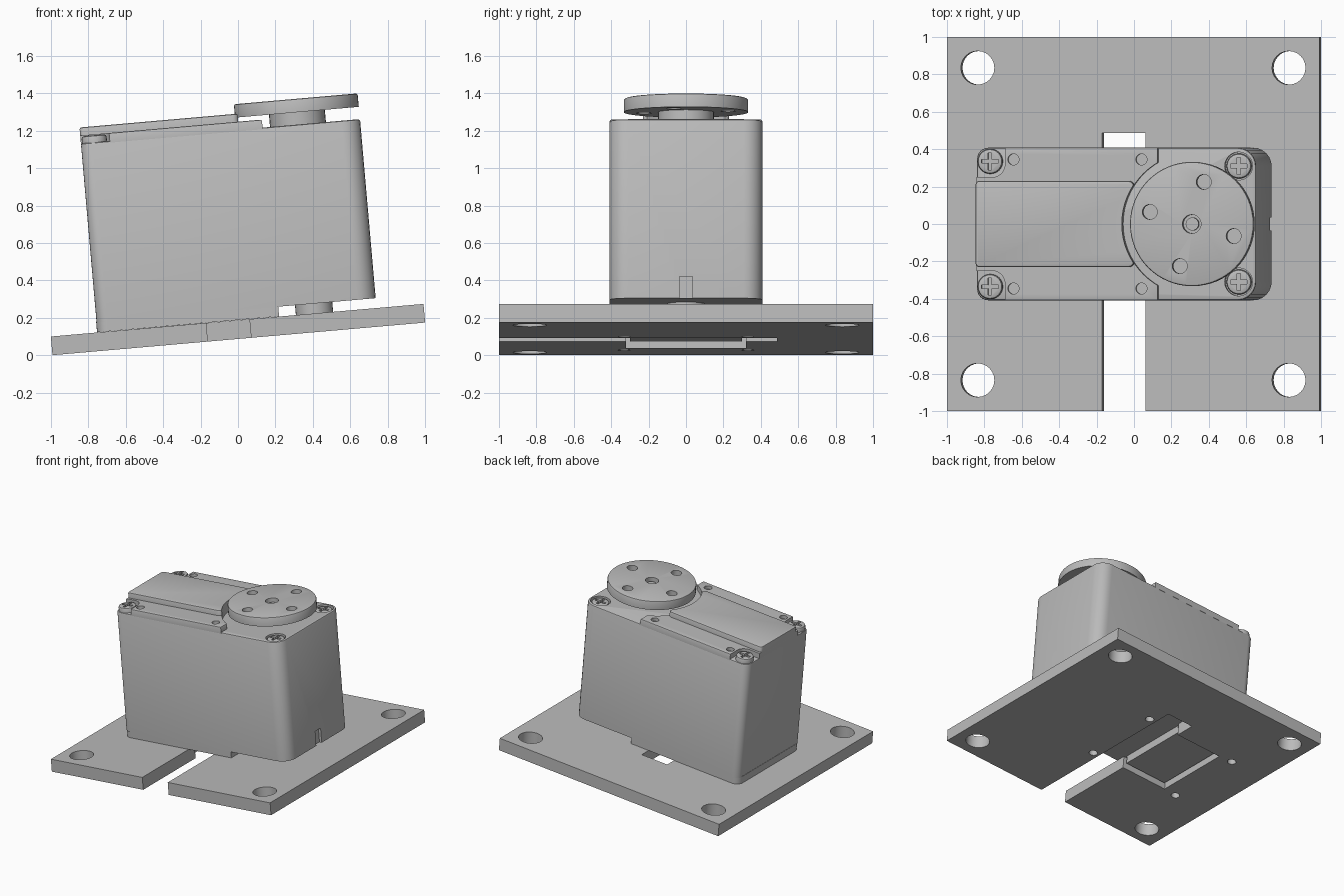
import bpy, bmesh, math
from mathutils import Matrix, Vector

if "Cube" in bpy.data.objects:
    bpy.data.objects.remove(bpy.data.objects["Cube"])

grey = bpy.data.materials.new("light_grey")
grey.diffuse_color = (0.5, 0.5, 0.5, 1)
grey.use_nodes = True
grey.node_tree.nodes["Principled BSDF"].inputs["Base Color"].default_value = grey.diffuse_color
TILT = Matrix.Translation((-0.0044, 0, 0.187)) @ Matrix.Rotation(math.radians(-5), 4, 'Y')
parts = []


def prism(name, pts, z0, z1, bevel=0.0):
    """Extrude a flat outline, with an optional bevel round the top rim."""
    bm = bmesh.new()
    face = bm.faces.new([bm.verts.new((x, y, z0)) for x, y in pts])
    new = bmesh.ops.extrude_face_region(bm, geom=[face])["geom"]
    bmesh.ops.translate(bm, vec=(0, 0, z1 - z0), verts=[v for v in new if isinstance(v, bmesh.types.BMVert)])
    bmesh.ops.recalc_face_normals(bm, faces=bm.faces)
    if bevel:
        rim = [e for e in bm.edges if all(abs(v.co.z - z1) < 1e-5 for v in e.verts)]
        bmesh.ops.bevel(bm, geom=rim, offset=bevel, segments=2, profile=0.5, affect='EDGES')
    mesh = bpy.data.meshes.new(name)
    bm.to_mesh(mesh)
    bm.free()
    mesh.materials.append(grey)
    ob = bpy.data.objects.new(name, mesh)
    bpy.context.collection.objects.link(ob)
    parts.append(ob)
    return ob


def rounded(x0, x1, y0, y1, r_left=0.0, r_right=0.0):
    """Rectangle outline with its own corner radius at each end."""
    pts = []
    for cx, cy, r, a in ((x1, y1, r_right, 0), (x0, y1, r_left, 90), (x0, y0, r_left, 180), (x1, y0, r_right, 270)):
        if r == 0:
            pts.append((cx, cy))
            continue
        ox = cx - r if cx == x1 else cx + r
        oy = cy - r if cy == y1 else cy + r
        for i in range(7):
            t = math.radians(a + 15 * i)
            pts.append((ox + r * math.cos(t), oy + r * math.sin(t)))
    return pts


def circle(x, y, r, n=32):
    return [(x + r * math.cos(2 * math.pi * i / n), y + r * math.sin(2 * math.pi * i / n)) for i in range(n)]


def cut(ob, cutters):
    for c in cutters:
        mod = ob.modifiers.new("cut", 'BOOLEAN')
        mod.operation, mod.object, mod.solver = 'DIFFERENCE', c, 'EXACT'
        bpy.context.view_layer.objects.active = ob
        bpy.ops.object.modifier_apply(modifier=mod.name)
        parts.remove(c)
        bpy.data.objects.remove(c, do_unlink=True)


def hole(x, y, r, z0, z1, n=24):
    return prism("cutter", circle(x, y, r, n), z0, z1)


def box(x0, x1, y0, y1, z0, z1):
    return prism("cutter", rounded(x0, x1, y0, y1), z0, z1)


AXIS = 0.415   # output shaft position
SIDES = (-1, 1)

# base plate with mounting holes, open slot and window
plate = prism("base_plate", rounded(-1, 1, -1, 1), -0.1, 0)
cut(plate, [hole(0.835 * a, 0.835 * b, 0.09, -0.2, 0.1) for a in SIDES for b in SIDES]
    + [hole(x, 0.33 * b, 0.033, -0.2, 0.1, 16) for x in (-0.69, 0.12) for b in SIDES]
    + [box(-0.166, 0.066, -1.1, 0.487, -0.2, 0.1),
       box(-0.576, -0.12, -0.32, 0.32, -0.2, 0.1)])

# housing
body = prism("housing", rounded(-0.75, 0.748, -0.408, 0.408, 0.06, 0.1), 0.053, 1.014, 0.012)
cut(body, [box(0.728, 0.9, -0.035, 0.035, 0.0, 0.17)]
    + [hole(0.655, 0.31 * b, 0.075, 0.975, 1.1) for b in SIDES])
prism("bottom_cover", rounded(-0.752, 0.225, -0.4, 0.4, 0.06), 0.001, 0.06)
prism("bottom_boss", rounded(-0.555, -0.18, -0.3, 0.3), -0.065, 0.01)
prism("bottom_shaft", circle(AXIS, 0, 0.1), 0, 0.06)

# stepped lid, cut round the output disc and at the screw corners
lid = prism("lid", rounded(-0.75, 0.225, -0.408, 0.408), 1.005, 1.057, 0.008)
corners = [prism("cutter", rounded(-0.9, -0.595, min(0.25 * b, 0.6 * b), max(0.25 * b, 0.6 * b), 0, 0.07),
                 0.98, 1.2) for b in SIDES]
cut(lid, [hole(AXIS, 0, 0.38, 0.98, 1.2, 64)] + corners
    + [hole(x, 0.345 * b, 0.03, 1.03, 1.2, 16) for x in (-0.55, 0.137) for b in SIDES])
panel = prism("raised_panel", rounded(-0.75, 0.1, -0.23, 0.23, 0.02, 0.03), 1.04, 1.1, 0.01)
cut(panel, [hole(AXIS, 0, 0.38, 0.9, 1.3, 64)])

# cross-head screws
for x, y, z0, z1 in ((-0.677, 0.335, 1.005, 1.052), (0.655, 0.31, 0.965, 1.01)):
    for b in SIDES:
        screw = prism("screw", circle(x, y * b, 0.067, 24), z0, z1, 0.014)
        cut(screw, [box(x - 0.045, x + 0.045, y * b - 0.01, y * b + 0.01, z1 - 0.02, z1 + 0.1),
                    box(x - 0.01, x + 0.01, y * b - 0.045, y * b + 0.045, z1 - 0.02, z1 + 0.1)])

# output shaft and drilled disc
prism("output_shaft", circle(AXIS, 0, 0.15), 1.005, 1.09)
disc = prism("output_disc", circle(AXIS, 0, 0.332, 64), 1.08, 1.152, 0.01)
cut(disc, [hole(AXIS, 0, 0.05, 1.05, 1.3)]
    + [hole(AXIS + 0.234 * math.cos(t), 0.234 * math.sin(t), 0.04, 1.0, 1.3, 20)
       for t in (math.radians(74 + 90 * i) for i in range(4))])
prism("disc_screw", circle(AXIS, 0, 0.035, 20), 1.085, 1.125)

# tilt the whole assembly and smooth the rounded faces
bpy.ops.object.select_all(action='DESELECT')
for ob in parts:
    ob.data.transform(TILT)
    ob.select_set(True)
bpy.context.view_layer.objects.active = parts[0]
bpy.ops.object.shade_smooth_by_angle(angle=math.radians(30))
